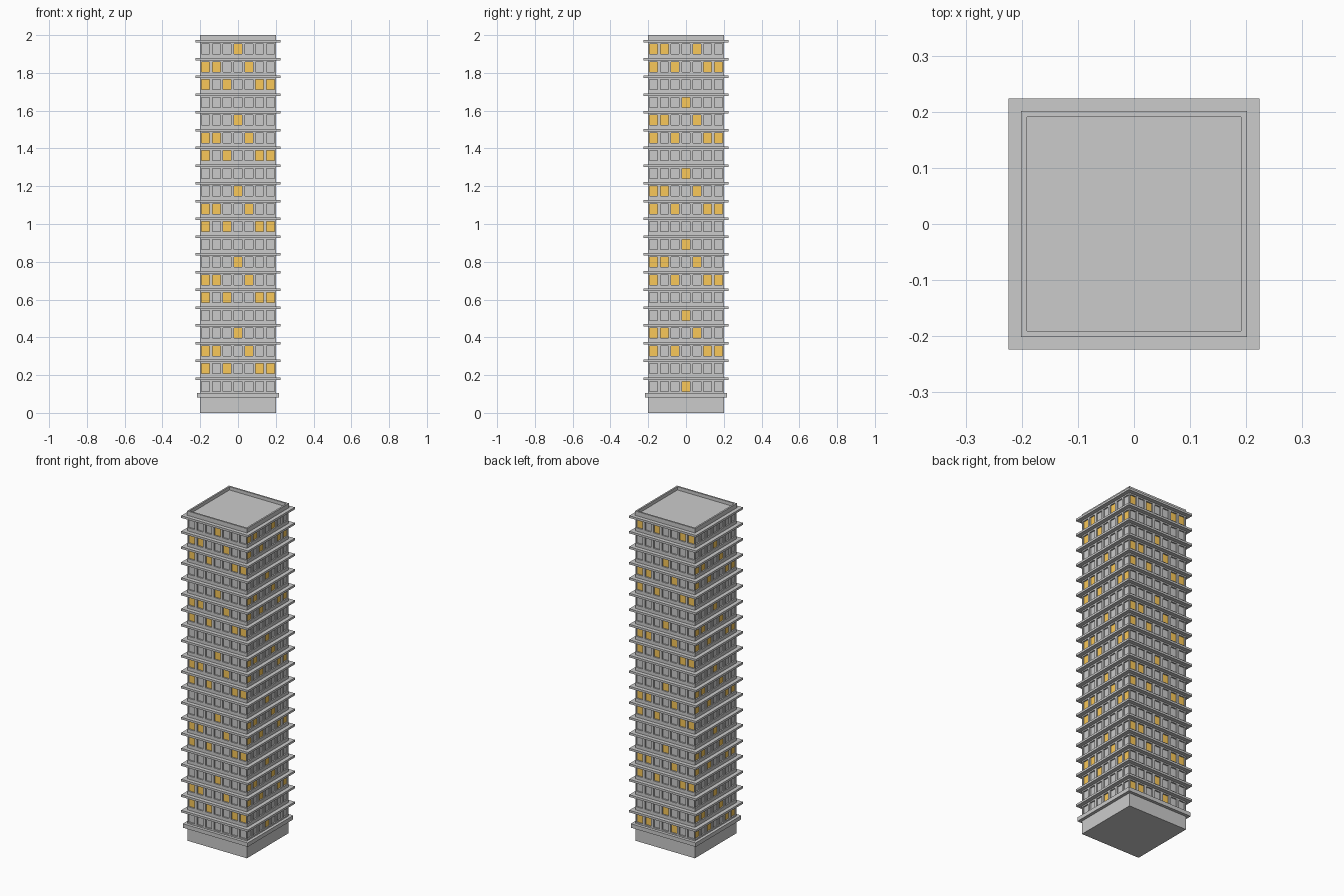
import bpy, bmesh
from mathutils import Matrix, Vector
from math import pi

if "Cube" in bpy.data.objects:
    bpy.data.objects.remove(bpy.data.objects["Cube"])

FLOORS, COLS = 20, 7
HALF = 0.2
PITCH = 0.094
WIN_W, WIN_H, RECESS = 0.042, 0.053, 0.008
LIT = {0: (0, 2, 5, 6), 1: (0, 1, 4), 2: (3,), 3: ()}

lit_mat = bpy.data.materials.new("lit_window")
lit_mat.diffuse_color = (0.95, 0.58, 0.1, 1)
lit_mat.use_nodes = True
lit_mat.node_tree.nodes["Principled BSDF"].inputs["Base Color"].default_value = lit_mat.diffuse_color
wall_mat = bpy.data.materials.new("concrete")
wall_mat.diffuse_color = (0.8, 0.8, 0.8, 1)
wall_mat.use_nodes = True
wall_mat.node_tree.nodes["Principled BSDF"].inputs["Base Color"].default_value = wall_mat.diffuse_color


def finish(bm, name, mats=()):
    mesh = bpy.data.meshes.new(name)
    bm.to_mesh(mesh)
    bm.free()
    for m in mats:
        mesh.materials.append(m)
    ob = bpy.data.objects.new(name, mesh)
    bpy.context.collection.objects.link(ob)
    return ob


def slab(name, half, z0, z1, rim=0, sink=0):
    bm = bmesh.new()
    bmesh.ops.create_cube(bm, size=1, matrix=Matrix.Translation((0, 0, (z0 + z1) / 2))
                          @ Matrix.Diagonal((half * 2, half * 2, z1 - z0, 1)))
    if rim:
        # sunken roof deck inside a raised rim
        top = [f for f in bm.faces if f.normal.z > 0.9]
        bmesh.ops.inset_region(bm, faces=top, thickness=rim)
        deck = bmesh.ops.extrude_discrete_faces(bm, faces=top)["faces"]
        bmesh.ops.translate(bm, verts=deck[0].verts[:], vec=(0, 0, -sink))
    return finish(bm, name)


# walls: four facades with recessed windows, some of them lit
us, zs = [-HALF], [0.09]
for c in range(COLS):
    u = (c - (COLS - 1) / 2) * 2 * HALF / COLS
    us += [u - WIN_W / 2, u + WIN_W / 2]
us.append(HALF)
for i in range(FLOORS):
    z = 0.14 + i * PITCH
    zs += [z - WIN_H / 2, z + WIN_H / 2]
zs.append(1.968)

bm = bmesh.new()
for side in range(4):                       # front, right, back, left
    rot = Matrix.Rotation(side * pi / 2, 3, 'Z')
    grid = [[bm.verts.new(rot @ Vector((u, -HALF, z))) for u in us] for z in zs]
    panes, lit = [], []
    for r in range(len(zs) - 1):
        for c in range(len(us) - 1):
            f = bm.faces.new((grid[r][c], grid[r][c + 1], grid[r + 1][c + 1], grid[r + 1][c]))
            if r % 2 and c % 2:
                panes.append(f)
                lit.append(c // 2 in LIT[(r // 2 - side - 1) % 4])
    for f, on in zip(panes, lit):
        pane = bmesh.ops.extrude_discrete_faces(bm, faces=[f])["faces"][0]
        bmesh.ops.translate(bm, verts=pane.verts[:], vec=rot @ Vector((0, RECESS, 0)))
        pane.material_index = int(on)
bmesh.ops.remove_doubles(bm, verts=bm.verts[:], dist=1e-5)
finish(bm, "tower_walls", (wall_mat, lit_mat))

# plinth and its thicker ledge
slab("plinth", HALF, 0, 0.093)
slab("plinth_ledge", 0.218, 0.081, 0.105)

# one projecting ledge above every floor
for i in range(FLOORS):
    z = 0.181 + i * PITCH
    slab(f"floor_ledge_{i + 1}", 0.224, z - 0.0065, z + 0.0065)

# roof parapet with sunken deck
slab("roof_parapet", 0.201, 1.962, 2.0, rim=0.014, sink=0.02)
